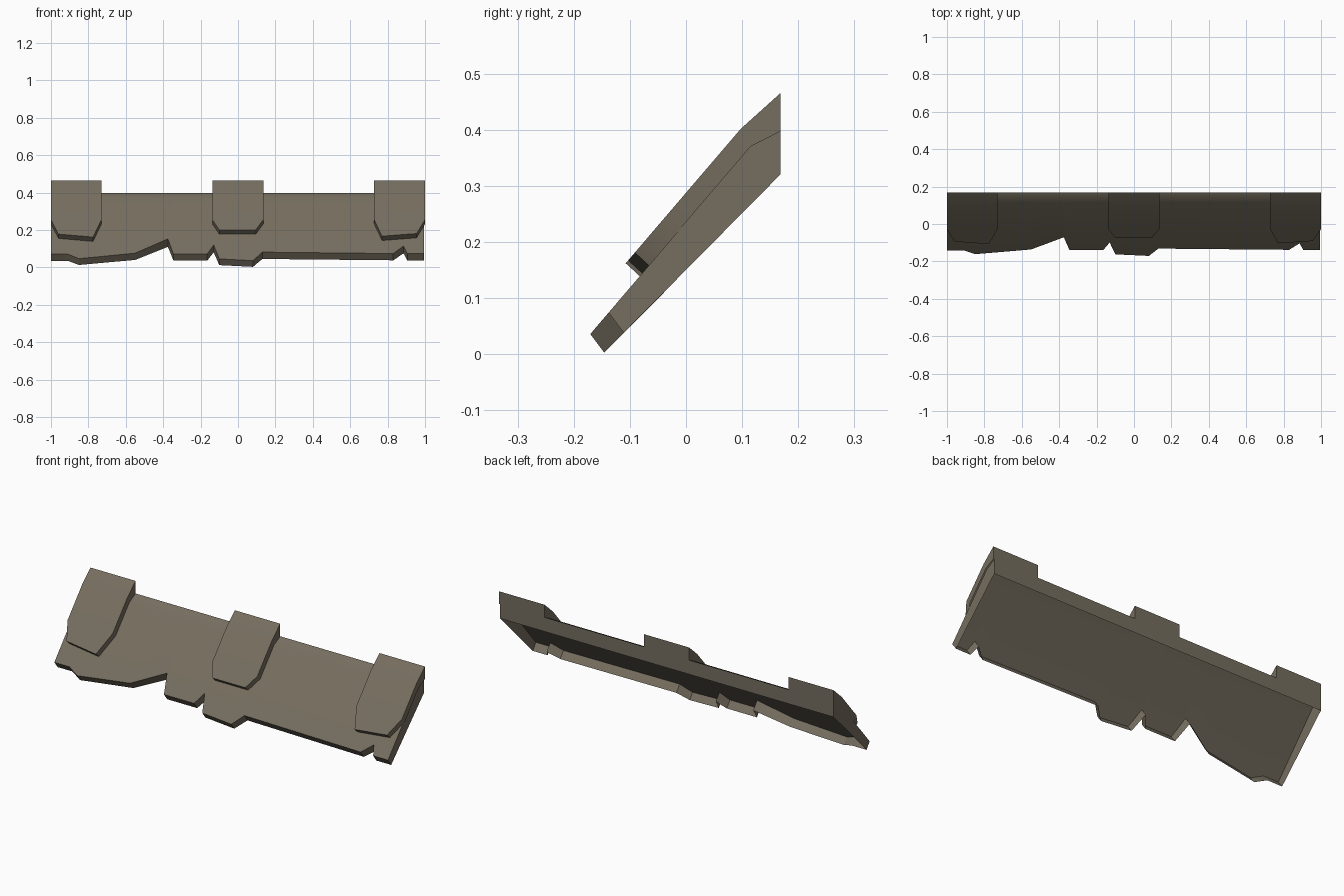
import bpy, bmesh
from mathutils import Vector

if "Cube" in bpy.data.objects:
    bpy.data.objects.remove(bpy.data.objects["Cube"])

stone = bpy.data.materials.new("weathered_stone")
stone.diffuse_color = (0.18, 0.155, 0.115, 1)
stone.use_nodes = True
stone.node_tree.nodes["Principled BSDF"].inputs["Base Color"].default_value = stone.diffuse_color

BACK = 0.168                      # plane of the vertical back wall
BEND_Y, BEND_Z, SLOPE = 0.115, 0.37, 1.17   # sloping upper surface


def slope_y(z):
    return BEND_Y + (z - BEND_Z) / SLOPE


def finish(name, bm):
    bmesh.ops.recalc_face_normals(bm, faces=bm.faces[:])
    facing = sum((f.normal.dot(Vector((0, -1, 1))) * f.calc_area() for f in bm.faces))
    if facing < 0:
        bmesh.ops.reverse_faces(bm, faces=bm.faces[:])
    me = bpy.data.meshes.new(name)
    bm.to_mesh(me)
    bm.free()
    ob = bpy.data.objects.new(name, me)
    bpy.context.collection.objects.link(ob)
    me.materials.append(stone)
    bpy.ops.object.select_all(action='DESELECT')
    ob.select_set(True)
    bpy.context.view_layer.objects.active = ob
    bpy.ops.object.shade_smooth_by_angle(angle=0.52)
    mod = ob.modifiers.new("weighted_normals", 'WEIGHTED_NORMAL')
    mod.keep_sharp = True
    return ob


def skin(bm, rows):
    """Bridge neighbouring rows of points with quads; return the vertex rows."""
    vr = [[bm.verts.new(p) for p in row] for row in rows]
    for a, b in zip(vr, vr[1:]):
        for i in range(len(a) - 1):
            bm.faces.new((a[i], a[i + 1], b[i + 1], b[i]))
    return vr


# Sloping slab, open underneath, with a broken lower edge (x, z of lower rim)
edge = [(-1, .035), (-.91, .035), (-.85, .013), (-.55, .04), (-.375, .11),
        (-.345, .036), (-.165, .036), (-.13, .08), (-.1, .012), (.08, .003),
        (.13, .045), (.83, .038), (.885, .075), (.905, .038), (.994, .038)]


def slab_section(x, z):
    y = z - 0.149                 # rim lies on the open underside plane
    t = (BEND_Z + SLOPE * (y - BEND_Y) - z) / (0.8 + 0.6 * SLOPE)
    return [(x, BACK, 0.32), (x, BACK, 0.397), (x, BEND_Y, BEND_Z),
            (x, y - 0.6 * t, z + 0.8 * t), (x, y, z)]


bm = bmesh.new()
cols = skin(bm, [slab_section(x, z) for x, z in edge])
bm.faces.new(cols[0])
bm.faces.new(cols[-1])
finish("sloping_slab", bm)


# Raised tabs lying on the slab, tapered towards the lower end
def tab(name, x0, x1, end_left, end_right):
    (xl, zl), (xr, zr) = end_left, end_right

    def pair(x, z):               # point on slab and point on tab surface
        y = slope_y(z)
        return (x, y, z), (x, y - 0.025, z + 0.023)

    def side(x, xe, ze):
        low = [(x, BACK, 0.397), (x, BEND_Y, BEND_Z)]
        top = [(x, BACK, 0.465), (x, 0.098, 0.402)]
        for px, pz in ((x, 0.232), (xe, ze)):
            a, b = pair(px, pz)
            low.append(a)
            top.append(b)
        return low, top

    low_l, top_l = side(x0, xl, zl)
    low_r, top_r = side(x1, xr, zr)
    bm = bmesh.new()
    v = skin(bm, [low_l, top_l, top_r, low_r])
    for i in (0, -1):             # back face and lower end face
        bm.faces.new([row[i] for row in v])
    finish(name, bm)


tab("left_tab", -1, -.73, (-.96, .155), (-.775, .139))
tab("middle_tab", -.137, .135, (-.10, .178), (.095, .178))
tab("right_tab", .728, 1, (.77, .144), (.955, .158))
